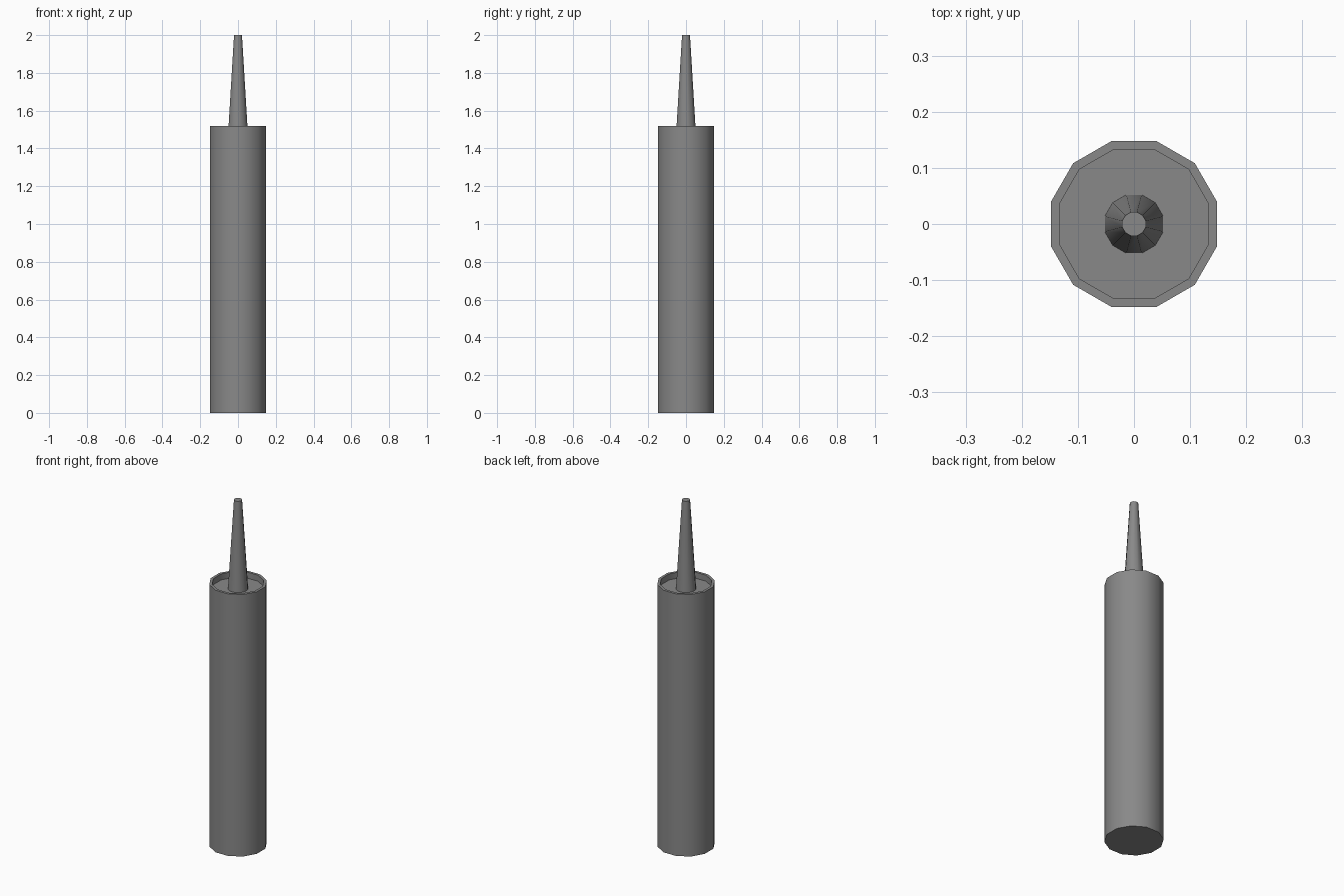
import bpy
import bmesh
from math import cos, pi, radians, sin

if "Cube" in bpy.data.objects:
    bpy.data.objects.remove(bpy.data.objects["Cube"], do_unlink=True)

SIDES = 12
TUBE_TOP = 1.52
FLOOR = 1.485

grey = bpy.data.materials.new("mid grey plastic")
grey.use_nodes = True
colour = (0.25, 0.25, 0.25, 1)
grey.diffuse_color = colour
grey.node_tree.nodes["Principled BSDF"].inputs["Base Color"].default_value = colour


def lathe(name, profile, cap_start, cap_end):
    """Join polygon rings of (apothem, z) into one shell, with flats on the axes."""
    bm = bmesh.new()
    rings = []
    for apothem, z in profile:
        r = apothem / cos(pi / SIDES)
        angles = [(i + 0.5) * 2 * pi / SIDES for i in range(SIDES)]
        rings.append([bm.verts.new((r * cos(a), r * sin(a), z)) for a in angles])
    for low, high in zip(rings, rings[1:]):
        for i in range(SIDES):
            j = (i + 1) % SIDES
            bm.faces.new((low[i], low[j], high[j], high[i]))
    if cap_start:
        bm.faces.new(rings[0][::-1])
    if cap_end:
        bm.faces.new(rings[-1])
    mesh = bpy.data.meshes.new(name)
    bm.to_mesh(mesh)
    bm.free()
    mesh.materials.append(grey)
    obj = bpy.data.objects.new(name, mesh)
    bpy.context.collection.objects.link(obj)
    bpy.ops.object.select_all(action="DESELECT")
    obj.select_set(True)
    bpy.context.view_layer.objects.active = obj
    bpy.ops.object.shade_smooth_by_angle(angle=radians(40))
    return obj


# Tube with a raised rim around its recessed top
lathe("cartridge_tube",
      [(0.148, 0), (0.148, TUBE_TOP), (0.133, TUBE_TOP), (0.133, FLOOR)],
      True, True)

# Tapered nozzle with a closed tip, standing on the recessed top
lathe("nozzle", [(0.052, FLOOR), (0.021, 2.0)], False, True)
